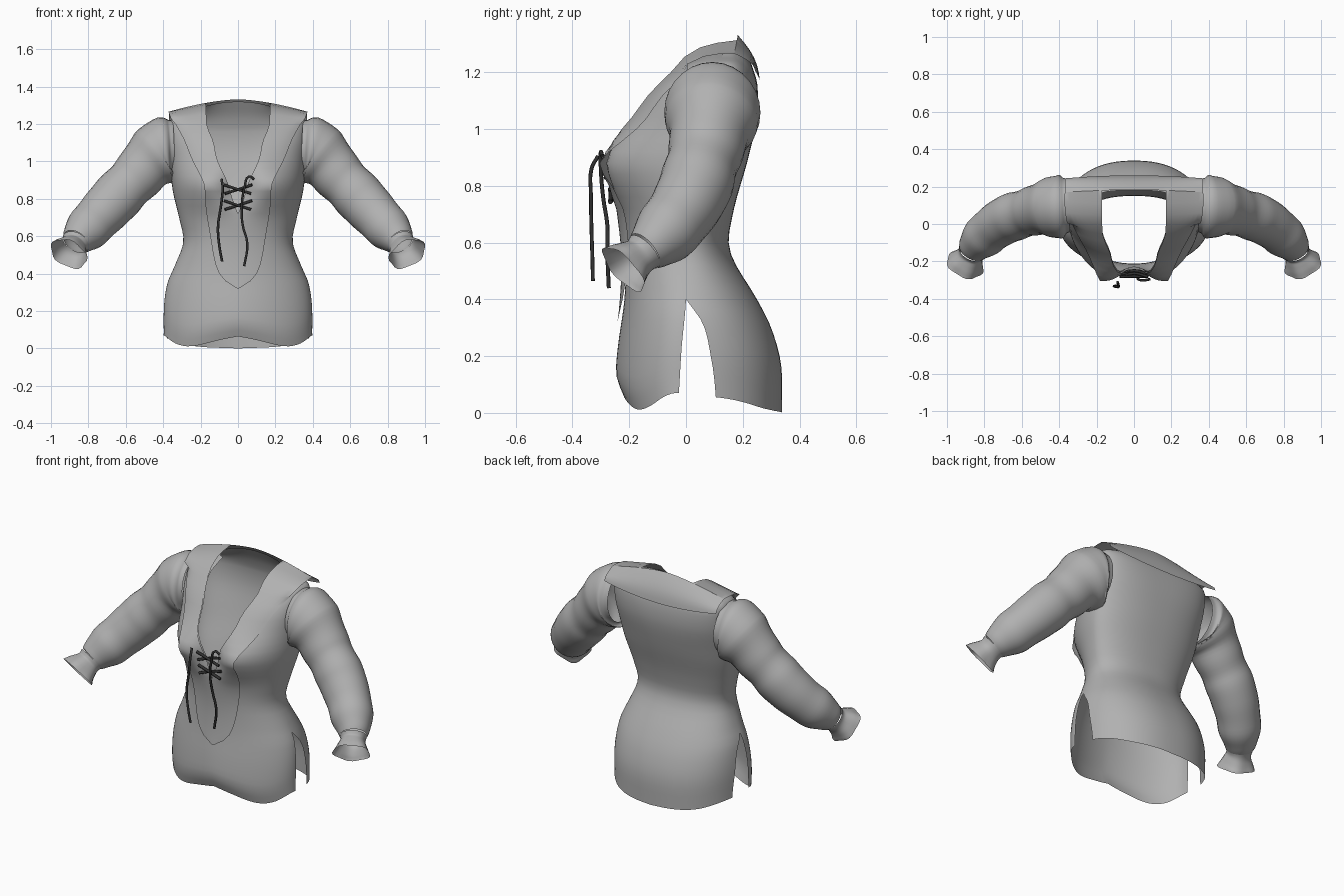
import bpy, bmesh, math
from mathutils import Vector

if "Cube" in bpy.data.objects:
    bpy.data.objects.remove(bpy.data.objects["Cube"])


def material(name, value):
    m = bpy.data.materials.new(name)
    m.diffuse_color = (value, value, value, 1)
    m.use_nodes = True
    m.node_tree.nodes["Principled BSDF"].inputs["Base Color"].default_value = m.diffuse_color
    return m


CLOTH = material("grey cloth", 0.44)
CORD = material("dark cord", 0.03)


def curve(*pts):
    """Smooth interpolation through (position, value) pairs."""
    def f(p):
        p = min(max(p, pts[0][0]), pts[-1][0])
        i = next(k for k in range(len(pts) - 1) if p <= pts[k + 1][0])
        (a, va), (b, vb) = pts[i], pts[i + 1]

        def slope(k):
            l, r = pts[max(k - 1, 0)], pts[min(k + 1, len(pts) - 1)]
            return (r[1] - l[1]) / (r[0] - l[0])
        h = b - a
        t = (p - a) / h
        return ((2*t**3 - 3*t*t + 1) * va + (t**3 - 2*t*t + t) * h * slope(i)
                + (3*t*t - 2*t**3) * vb + (t**3 - t*t) * h * slope(i + 1))
    return f


def build(name, grids, wrap=False, hole=None):
    """Mirrored, smooth-shaded sheet from grids of points."""
    bm = bmesh.new()
    for rows in grids:
        vs = [[bm.verts.new(p) for p in r] for r in rows]
        n = len(rows[0])
        for a, b in zip(vs, vs[1:]):
            for j in range(n if wrap else n - 1):
                k = (j + 1) % n
                bm.faces.new((a[j], a[k], b[k], b[j]))
    bmesh.ops.remove_doubles(bm, verts=bm.verts, dist=0.0008)
    if hole:
        cut = [f for f in bm.faces if hole(f.calc_center_median())]
        bmesh.ops.delete(bm, geom=cut, context="FACES")
    dup = bmesh.ops.duplicate(bm, geom=bm.verts[:] + bm.edges[:] + bm.faces[:])["geom"]
    for v in [g for g in dup if isinstance(g, bmesh.types.BMVert)]:
        v.co.x = -v.co.x
    bmesh.ops.reverse_faces(bm, faces=[g for g in dup if isinstance(g, bmesh.types.BMFace)])
    bmesh.ops.remove_doubles(bm, verts=bm.verts, dist=0.0008)
    me = bpy.data.meshes.new(name)
    bm.to_mesh(me)
    bm.free()
    me.materials.append(CLOTH)
    bpy.context.collection.objects.link(bpy.data.objects.new(name, me))
    me.shade_smooth()


# Body measurements by height
half = curve((0, .397), (.2, .395), (.35, .375), (.45, .335), (.57, .292), (.7, .315), (.85, .35),
             (1, .364), (1.1, .37), (1.2, .366), (1.23, .35), (1.25, .29), (1.27, .2))
front = curve((0, -.22), (.08, -.245), (.2, -.24), (.4, -.217), (.57, -.213), (.7, -.235), (.8, -.29),
              (.88, -.318), (.95, -.28), (1.05, -.185), (1.12, -.13), (1.2, -.05), (1.23, -.01),
              (1.25, .04), (1.27, .09))
back = curve((0, .338), (.17, .335), (.3, .3), (.4, .25), (.57, .155), (.7, .165), (.9, .22),
             (1.05, .252), (1.15, .252), (1.2, .24), (1.23, .22), (1.27, .18))
side = curve((0, -.025), (.2, -.015), (.4, 0), (.57, 0), (.85, .05), (1.1, .1), (1.27, .13))
neck = curve((.72, 0), (.8, .03), (.9, .06), (.95, .085), (1.02, .115), (1.1, .13), (1.2, .168), (1.3, .17))
slit = curve((0, .105), (.07, .1), (.15, .09), (.3, .06), (.4, 0))
hem_front = curve((0, .065), (.1, .045), (.25, .012), (.33, .025), (.395, .07))
hem_back = curve((0, 0), (.25, .015), (.395, .06))
# Squareness of the cross-sections
n_front = curve((0, 1.85), (.4, 1.95), (.57, 2.1), (.85, 2), (1, 2.1), (1.1, 2.5), (1.2, 2.9))
n_back = curve((0, 2.3), (.9, 2.3), (1.1, 2.7), (1.2, 3))


def front_y(x, z):
    n = n_front(z)
    c = max(0, 1 - min(x / half(z), 1) ** n) ** (1 / n)
    dent = .093 * math.exp(-(x / .09) ** 2 - ((z - .87) / .11) ** 2)
    return side(z) + (front(z) - side(z)) * c + dent


def lift(z, hem):
    return hem + z * (1 - hem / .4) if z < .4 else z


levels = [i * .04 for i in range(30)] + [1.18, 1.2, 1.215, 1.23, 1.24, 1.25, 1.26, 1.27]
front_rows, back_rows = [], []
for z in levels:
    a, n, m = half(z), n_front(z), n_back(z)
    t0 = math.asin(min(1, (max(neck(z), 0) / a) ** (n / 2)))
    row = []
    for j in range(21):
        x = a * math.sin(t0 + (math.pi / 2 - t0) * j / 20) ** (2 / n)
        row.append((x, front_y(x, z), lift(z, hem_front(x))))
    front_rows.append(row)
    s, b = side(z), back(z)
    cut = max(0, (slit(z) - s) / (b - s)) if z < .399 else 0
    t1 = math.acos(cut ** (m / 2))
    row = []
    for j in range(21):
        t = t1 * (1 - j / 20)
        x = a * math.sin(t) ** (2 / m)
        collar = .05 * max(0, z - 1.2) / .07 * max(0, 1 - (x / .25) ** 2)
        row.append((x, s + (b - s) * max(0, math.cos(t)) ** (2 / m), lift(z, hem_back(x)) + collar))
    back_rows.append(row)
build("shirt_body", [front_rows, back_rows],
      hole=lambda c: c.x > .335 and math.hypot(c.y - .1, c.z - 1.075) < .11)

# Pointed front facing that runs over the shoulders into the back yoke
outer = curve((.32, .004), (.35, .055), (.4, .1), (.47, .125), (.6, .148), (.75, .172), (.88, .182),
              (.95, .215), (1.02, .25), (1.12, .29), (1.2, .335))
facing = []
for i in range(23):
    z = .32 + .04 * i
    xi, xo = max(0, neck(z)), outer(z)
    row = []
    for j in range(9):
        x = xi + (xo - xi) * j / 8
        flare = .03 * (j / 8) ** 2 * math.exp(-((z - .88) / .07) ** 2)
        row.append(Vector((x, front_y(x, z) - (.016 if z < .8 else .01) - flare, z)))
    facing.append(row)


def ridge(x):
    e = (x / .37) ** 2
    return Vector((x, .182 - .012 * e, 1.332 - .066 * e ** .8))


def span(p, q, n=9):
    p, q = Vector(p), Vector(q)
    return [p.lerp(q, j / (n - 1)) for j in range(n)]


for p, q in (((.17, -.005, 1.255), (.358, .005, 1.228)), ((.172, .05, 1.288), (.368, .06, 1.255)),
             ((.172, .11, 1.304), (.372, .12, 1.265))):
    facing.append(span(p, q))
facing.append([ridge(.17 + .2 * j / 8) for j in range(9)])
yoke = []
for i in range(7):
    u = i / 6
    row = []
    for j in range(14):
        x = .37 * j / 13
        e = (x / .37) ** 2
        low = Vector((x, .26 - .016 * e, 1.175 + .03 * e))
        p = ridge(x).lerp(low, u)
        p.y += .018 * math.sin(u * math.pi)
        row.append(p)
    yoke.append(row)
build("facing_and_yoke", [facing, yoke])


# Sleeve tubes swept along x-y-z-radius stations
def sweep(stations, n=28):
    rings = []
    for i, (c, r, ruffle) in enumerate(stations):
        a, b = stations[max(i - 1, 0)][0], stations[min(i + 1, len(stations) - 1)][0]
        d = (b - a).normalized() + Vector((max(0, 2.6 - 8 * max(0, c.x - .36) / .2), 0, 0))
        d.normalize()
        u = d.cross(Vector((0, 1, 0))).normalized()
        v = d.cross(u)
        ring = []
        for k in range(n):
            t = 2 * math.pi * k / n
            w = r * (1 + ruffle * math.sin(5 * t + 1))
            ring.append(c + u * w * math.cos(t) + v * w * .95 * math.sin(t))
        rings.append(ring)
    return rings


arm = [(.345, .1, 1.07, .15), (.368, .097, 1.067, .157), (.392, .093, 1.06, .177), (.43, .09, 1.032, .173),
       (.485, .082, .985, .15), (.545, .068, .915, .137), (.605, .05, .855, .133), (.665, .03, .79, .137),
       (.735, -.01, .715, .126), (.795, -.06, .65, .122), (.842, -.11, .6, .1), (.866, -.145, .57, .076)]
cuff = [(.866, -.145, .57, .076), (.876, -.163, .553, .07), (.886, -.184, .537, .08), (.897, -.205, .52, .094),
        (.905, -.22, .506, .104)]


def stations(keys, steps, wrinkle, ruffle):
    fs = [curve(*[(i, k[c]) for i, k in enumerate(keys)]) for c in range(4)]
    out = []
    for i in range((len(keys) - 1) * steps + 1):
        p = i / steps
        r = fs[3](p) * (1 + wrinkle * math.sin(p * 4.2) * min(1, p / 3))
        out.append((Vector((fs[0](p), fs[1](p), fs[2](p))), r, ruffle * p / (len(keys) - 1)))
    return out


build("sleeves", [sweep(stations(arm, 4, .015, 0))], wrap=True)
build("flared_cuffs", [sweep(stations(cuff, 3, 0, .06))], wrap=True)


# Lacing across the chest and two hanging cord ends
def cord(name, pts, radius=.008):
    cu = bpy.data.curves.new(name, "CURVE")
    cu.dimensions = "3D"
    cu.bevel_depth = radius
    cu.bevel_resolution = 1
    cu.resolution_u = 4
    cu.use_fill_caps = True
    sp = cu.splines.new("BEZIER")
    sp.bezier_points.add(len(pts) - 1)
    for b, p in zip(sp.bezier_points, pts):
        b.co = p
        b.handle_left_type = b.handle_right_type = "AUTO"
    cu.materials.append(CORD)
    bpy.context.collection.objects.link(bpy.data.objects.new(name, cu))


cord("left_cord_end", [(-.088, -.31, .905), (-.082, -.333, .86), (-.09, -.335, .77), (-.107, -.333, .65),
                       (-.1, -.33, .55), (-.085, -.328, .465)], .007)
cord("right_cord_end", [(.085, -.295, .905), (.06, -.3, .92), (.035, -.3, .86), (.02, -.292, .76),
                        (.025, -.277, .66), (.05, -.277, .56), (.033, -.272, .44)], .007)
for i, z in enumerate((.85, .765)):
    y = -.272 + .015 * i
    for s in (-1, 1):
        cord("cross_lace_%d_%s" % (i, "a" if s > 0 else "b"),
             [(-.075 * s, y - .01, z + .025), (0, y - .008 * s, z), (.07 * s, y - .01, z - .022)])
